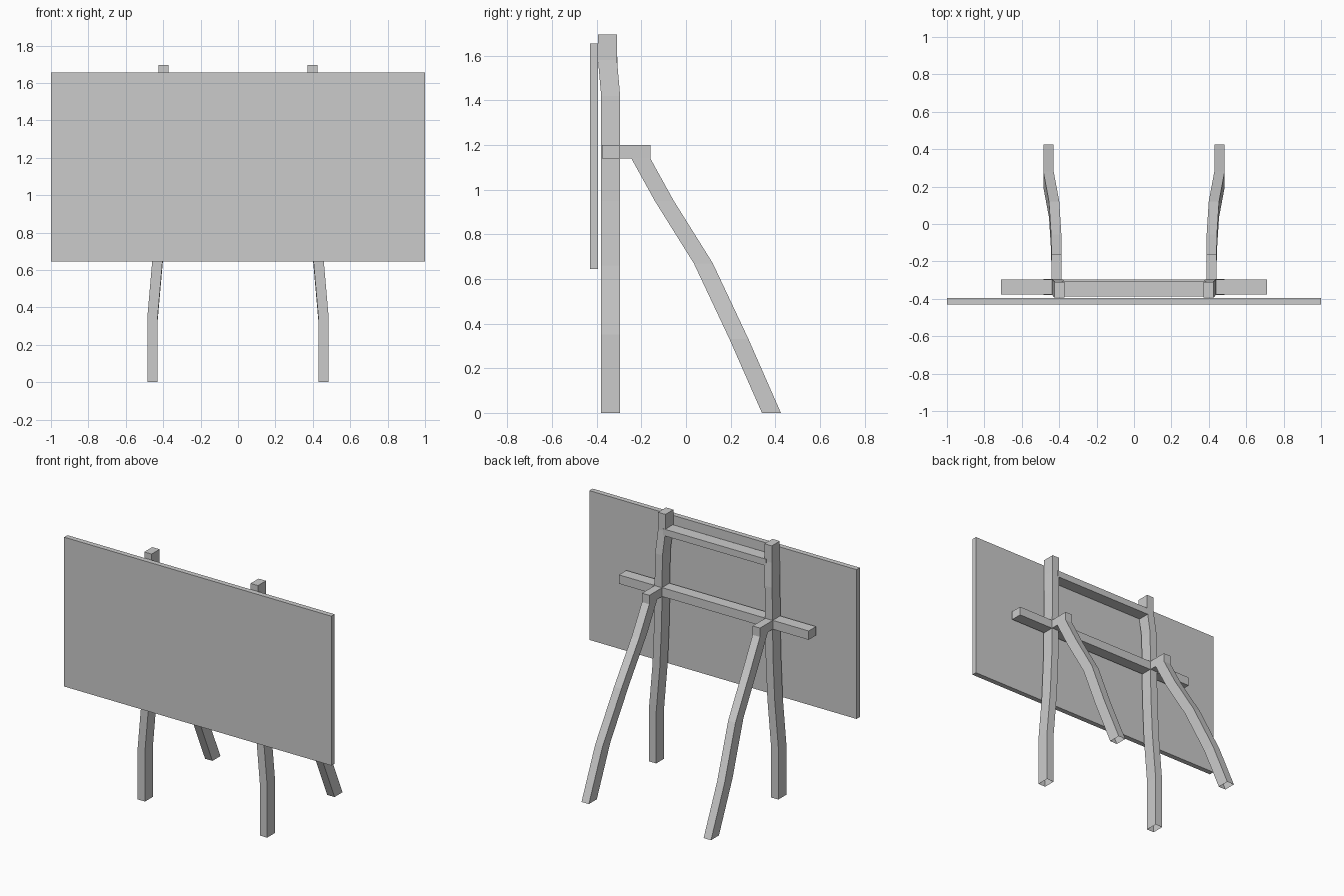
import bpy, bmesh
from mathutils import Vector

if "Cube" in bpy.data.objects:
    bpy.data.objects.remove(bpy.data.objects["Cube"])

HALF = 0.0275  # half the width of every timber in x


def finish(name, bm, mirror=False):
    bmesh.ops.remove_doubles(bm, verts=bm.verts, dist=1e-4)
    bmesh.ops.recalc_face_normals(bm, faces=bm.faces)
    mesh = bpy.data.meshes.new(name)
    bm.to_mesh(mesh)
    bm.free()
    obj = bpy.data.objects.new(name, mesh)
    bpy.context.collection.objects.link(obj)
    if mirror:
        obj.modifiers.new("mirror", 'MIRROR').use_mirror_merge = False
    return obj


def box(name, x, y, z):
    bm = bmesh.new()
    bmesh.ops.create_cube(bm, size=1)
    for v in bm.verts:
        v.co = Vector([a + (b - a) * (c + 0.5) for (a, b), c in zip((x, y, z), v.co)])
    return finish(name, bm)


def timber(name, sections):
    """Loft from floor up; section = centre x, front (y, z), rear (y, z). Foot is open."""
    bm = bmesh.new()
    rings = []
    for cx, front, rear in sections:
        rings.append([bm.verts.new((cx + s * HALF, *p))
                      for s, p in ((-1, front), (1, front), (1, rear), (-1, rear))])
    for a, b in zip(rings, rings[1:]):
        for i in range(4):
            j = (i + 1) % 4
            bm.faces.new((a[i], a[j], b[j], b[i]))
    bm.faces.new(rings[-1])
    return finish(name, bm, mirror=True)


# Display board
box("board", (-1, 1), (-0.43, -0.395), (0.645, 1.655))

# Slightly bowed front posts: centre x, front y, z
posts = [(0.457, -0.38, 0), (0.457, -0.38, 0.35), (0.43, -0.38, 0.66),
         (0.417, -0.38, 0.95), (0.414, -0.38, 1.14), (0.414, -0.38, 1.20),
         (0.41, -0.38, 1.42), (0.398, -0.394, 1.58), (0.398, -0.394, 1.695)]
timber("front_post", [(x, (y, z), (y + 0.085, z)) for x, y, z in posts])

# Raking rear legs, turning forward at the top to join the posts
legs = [(0.457, 0.34, 0), (0.457, 0.195, 0.33), (0.427, 0.035, 0.67),
        (0.416, -0.14, 0.95), (0.414, -0.245, 1.14)]
timber("rear_leg", [(x, (y, z), (y + 0.085, z)) for x, y, z in legs] + [
    (0.414, (-0.245, 1.14), (-0.16, 1.20)),
    (0.414, (-0.30, 1.14), (-0.30, 1.20))])

# Cross bars
box("middle_crossbar", (-0.71, 0.71), (-0.376, -0.297), (1.14, 1.20))
box("top_crossbar", (-0.385, 0.385), (-0.388, -0.306), (1.55, 1.595))
